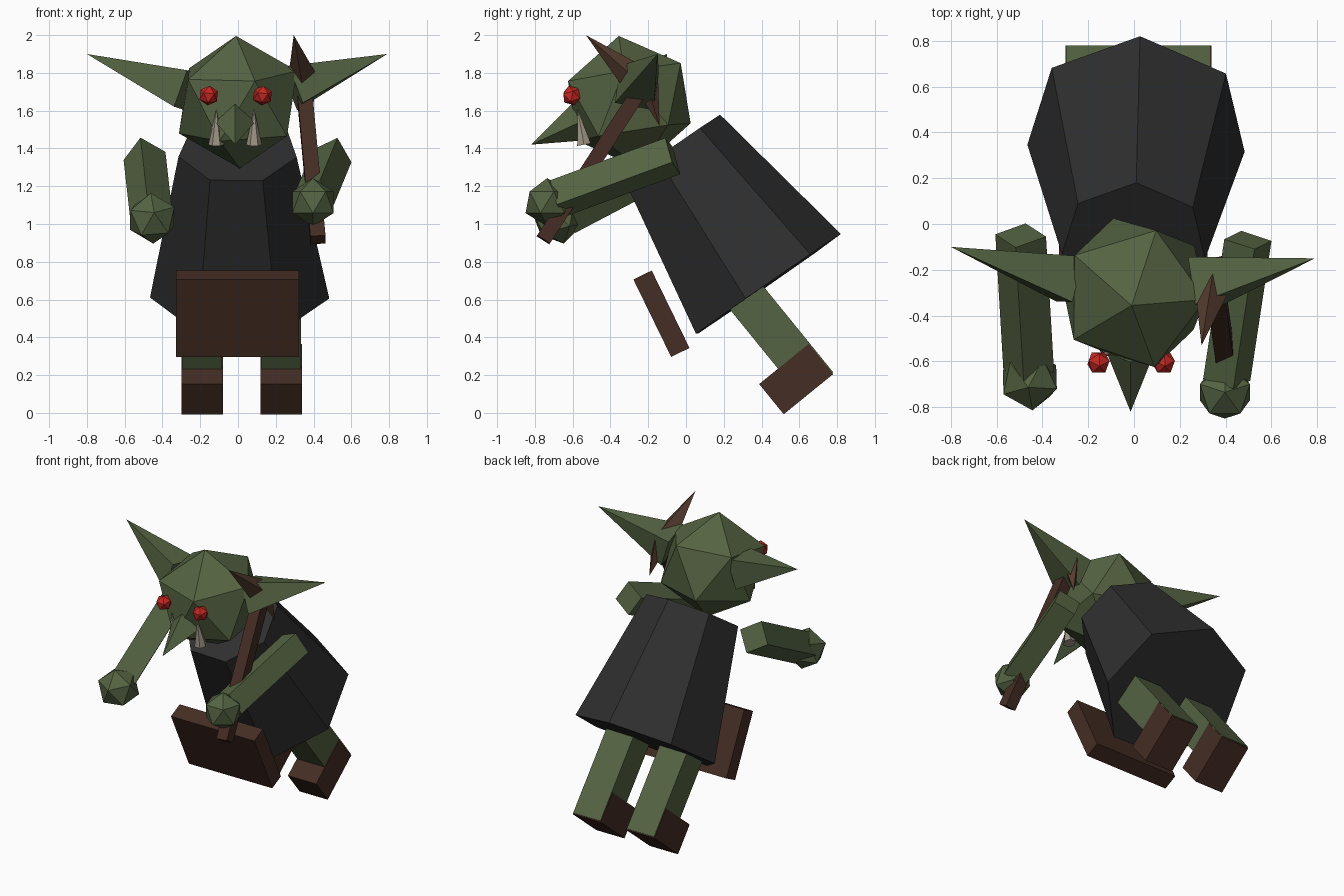
import bpy, bmesh, math
from mathutils import Matrix, Vector

if "Cube" in bpy.data.objects:
    bpy.data.objects.remove(bpy.data.objects["Cube"])


def colour(name, r, g, b):
    m = bpy.data.materials.new(name)
    m.use_nodes = True
    m.diffuse_color = (r, g, b, 1)
    m.node_tree.nodes["Principled BSDF"].inputs["Base Color"].default_value = (r, g, b, 1)
    return m


GREEN = colour("skin green", 0.09, 0.125, 0.054)
BLACK = colour("cloth black", 0.028, 0.028, 0.028)
BROWN = colour("leather brown", 0.058, 0.026, 0.017)
RUST = colour("pick brown", 0.09, 0.044, 0.027)
RED = colour("eye red", 0.55, 0.02, 0.015)
IVORY = colour("tusk ivory", 0.35, 0.31, 0.24)


def frame(centre, axis, side):
    """Matrix whose z runs along axis and whose x leans towards side."""
    z = Vector(axis).normalized()
    x = Vector(side)
    x = (x - z * x.dot(z)).normalized()
    y = z.cross(x)
    return Matrix.Translation(centre) @ Matrix((x, y, z)).transposed().to_4x4()


def finish(name, bm, matrix, mat):
    bmesh.ops.recalc_face_normals(bm, faces=bm.faces)
    mesh = bpy.data.meshes.new(name)
    bm.to_mesh(mesh)
    bm.free()
    mesh.materials.append(mat)
    ob = bpy.data.objects.new(name, mesh)
    ob.matrix_world = matrix
    bpy.context.scene.collection.objects.link(ob)
    return ob


def ball(name, centre, radius, mat, up=(0, 0, 1), side=(0, 1, 0)):
    bm = bmesh.new()
    bmesh.ops.create_icosphere(bm, subdivisions=1, radius=radius)
    return finish(name, bm, frame(centre, up, side), mat)


def taper(name, base, tip, r1, mat, r2=0.0, sides=4, side=(0, 0, 1)):
    """Cone or frustum between two points; first corner lies towards side."""
    base, tip = Vector(base), Vector(tip)
    bm = bmesh.new()
    bmesh.ops.create_cone(bm, cap_ends=True, segments=sides, radius1=r1, radius2=r2,
                          depth=(tip - base).length)
    bmesh.ops.rotate(bm, verts=bm.verts, matrix=Matrix.Rotation(-math.pi / 2, 3, "Z"))
    return finish(name, bm, frame((base + tip) / 2, tip - base, side), mat)


def box(name, centre, size, axis, mat):
    """Box with its x across the body and its z along axis."""
    bm = bmesh.new()
    bmesh.ops.create_cube(bm, size=1)
    bmesh.ops.scale(bm, verts=bm.verts, vec=size)
    return finish(name, bm, frame(centre, axis, (1, 0, 0)), mat)


# Hunched robe
taper("robe", (0.012, 0.42, 0.67), (0, -0.083, 1.396), 0.487, BLACK,
      r2=0.321, sides=7, side=(0.03, 0.82, 0.573))

# Head and face
ball("head", (0, -0.30, 1.645), 0.355, GREEN,
     up=(-0.029, -0.157, 0.987), side=(0.319, 0.932, 0.162))
taper("nose", (-0.015, -0.56, 1.54), (-0.015, -0.82, 1.42), 0.105, GREEN)
for label, x in (("right", -0.155), ("left", 0.13)):
    ball(label + "_eye", (x, -0.605, 1.68), 0.054, RED, up=(0.1, -0.3, 1))
for label, x in (("right", -0.115), ("left", 0.085)):
    taper(label + "_tusk", (x, -0.54, 1.42), (x, -0.575, 1.61), 0.042, IVORY,
          sides=6, side=(1, 0, 0))
taper("right_ear", (-0.28, -0.24, 1.71), (-0.80, -0.10, 1.90), 0.145, GREEN,
      side=(-0.06, -0.11, -0.10))
taper("left_ear", (0.29, -0.26, 1.72), (0.79, -0.15, 1.90), 0.15, GREEN,
      side=(0.06, -0.12, -0.08))

# Arms and fists
taper("right_arm", (-0.495, -0.05, 1.36), (-0.46, -0.64, 1.05), 0.113, GREEN,
      r2=0.113, side=(0.225, 0, 0.05))
taper("left_arm", (0.4975, -0.07, 1.36), (0.405, -0.68, 1.135), 0.108, GREEN,
      r2=0.108, side=(0.2, 0, -0.06))
ball("right_hand", (-0.455, -0.68, 1.03), 0.138, GREEN,
     up=(-0.05, -0.25, 1), side=(0.5, 0.9, 0))
ball("left_hand", (0.397, -0.735, 1.115), 0.128, GREEN)

# Legs and boots, leaning back
down = Vector((0, 0.63, -0.776))
heel = Vector((0, 0.78, 0.21))
toe = Vector((0, -0.776, -0.63))
for label, x in (("right", -0.19), ("left", 0.228)):
    off = Vector((x, 0, 0))
    box(label + "_leg", heel + off + toe * 0.105 - down * 0.38,
        (0.212, 0.215, 0.75), down, GREEN)
    box(label + "_boot", heel + off + toe * 0.172 - down * 0.1,
        (0.22, 0.338, 0.206), down, BROWN)

# Apron plate
box("apron", (-0.003, -0.13, 0.525), (0.65, 0.108, 0.456), (0, 0.2, -0.41), BROWN)

# Pick
box("pick_handle", (0.385, -0.485, 1.335), (0.08, 0.08, 1.0),
    (-0.075, 0.53, 0.82), BROWN)
taper("pick_front_spike", (0.345, -0.265, 1.765), (0.295, -0.53, 2.0), 0.082, RUST,
      side=(0, 0.7, 0.7))
taper("pick_rear_spike", (0.347, -0.215, 1.76), (0.385, -0.14, 1.52), 0.07, RUST,
      side=(0, 1, 0.3))
